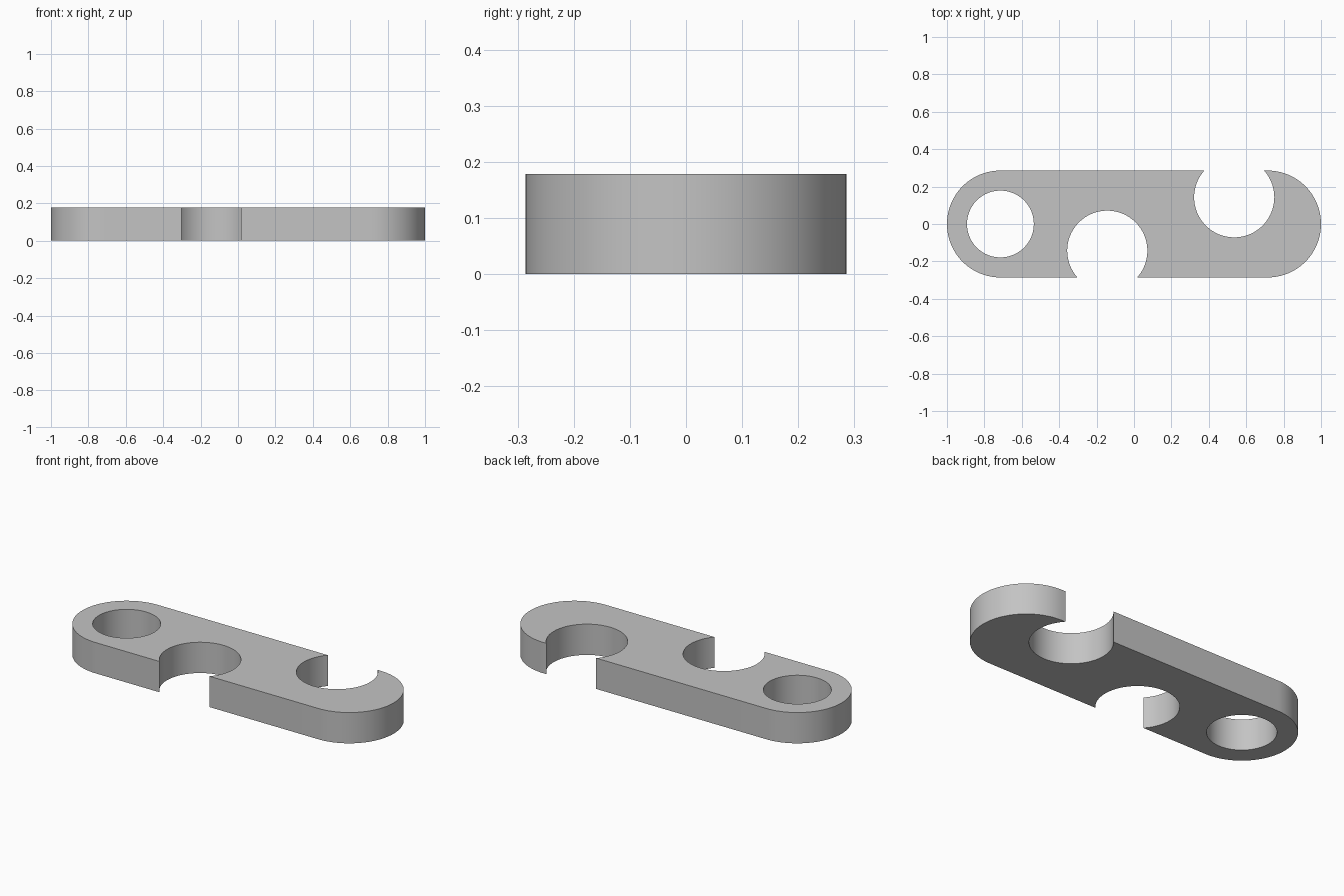
import bpy, bmesh
from math import pi, sin, cos, radians

cube = bpy.data.objects.get("Cube")
if cube:
    bpy.data.objects.remove(cube, do_unlink=True)

U = 1 / 28           # design unit
R = 8 * U            # end radius
THICK = 5 * U
SIDES = 96

grey = bpy.data.materials.new("plain grey")
grey.use_nodes = True
grey.diffuse_color = (0.55, 0.55, 0.55, 1)
grey.node_tree.nodes["Principled BSDF"].inputs["Base Color"].default_value = grey.diffuse_color


def arc(cx, cy, r, start, end, n):
    return [(cx + r * cos(start + (end - start) * i / n),
             cy + r * sin(start + (end - start) * i / n)) for i in range(n + 1)]


def prism(name, outline, z0, z1):
    """Extrude a flat outline into a solid."""
    bm = bmesh.new()
    face = bm.faces.new([bm.verts.new((x, y, z0)) for x, y in outline])
    top = bmesh.ops.extrude_face_region(bm, geom=[face])["geom"]
    bmesh.ops.translate(bm, vec=(0, 0, z1 - z0),
                        verts=[v for v in top if isinstance(v, bmesh.types.BMVert)])
    bmesh.ops.recalc_face_normals(bm, faces=bm.faces)
    mesh = bpy.data.meshes.new(name)
    bm.to_mesh(mesh)
    bm.free()
    mesh.materials.append(grey)
    obj = bpy.data.objects.new(name, mesh)
    bpy.context.collection.objects.link(obj)
    return obj


# Bar with rounded ends
end = 1 - R
outline = (arc(end, 0, R, -pi / 2, pi / 2, SIDES // 2)
           + arc(-end, 0, R, pi / 2, 3 * pi / 2, SIDES // 2))
bar = prism("link_bar", outline, 0, THICK)
bpy.context.view_layer.objects.active = bar
bar.select_set(True)

# Round hole, front notch and back notch
cuts = {"round_hole": (-20, 0, 5), "front_notch": (-4, -4, 6), "back_notch": (15, 4, 6)}
for name, (x, y, r) in cuts.items():
    circle = arc(x * U, y * U, r * U, 0, 2 * pi, SIDES)[:-1]
    cutter = prism(name + "_cutter", circle, -0.1, THICK + 0.1)
    mod = bar.modifiers.new(name, "BOOLEAN")
    mod.operation = "DIFFERENCE"
    mod.solver = "EXACT"
    mod.object = cutter
    bpy.ops.object.modifier_apply(modifier=mod.name)
    bpy.data.objects.remove(cutter, do_unlink=True)

bpy.ops.object.shade_smooth_by_angle(angle=radians(30))
